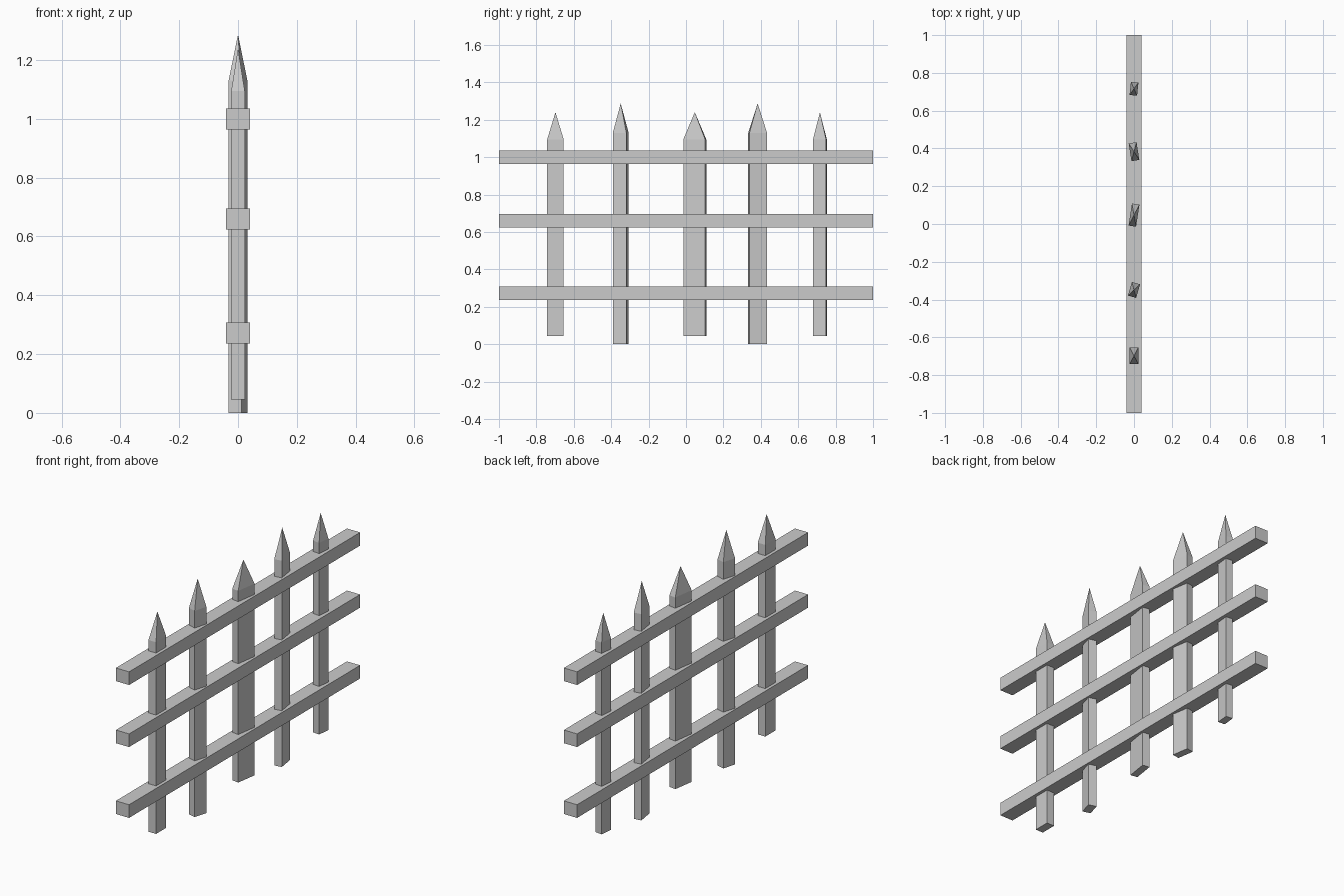
import bpy
import bmesh
from math import radians
from mathutils import Matrix

cube = bpy.data.objects.get("Cube")
if cube:
    bpy.data.objects.remove(cube, do_unlink=True)

# Single plain grey
grey = bpy.data.materials.new("plain_grey")
grey.use_nodes = True
colour = (0.6, 0.6, 0.6, 1)
grey.diffuse_color = colour
grey.node_tree.nodes["Principled BSDF"].inputs["Base Color"].default_value = colour


def add_box(bm, size, bottom, top):
    """Box centred on the z axis, spanning bottom to top."""
    mat = Matrix.Translation((0, 0, (bottom + top) / 2)) @ Matrix.Diagonal(
        (size[0], size[1], top - bottom, 1))
    bmesh.ops.create_cube(bm, size=1, matrix=mat)


def finish(bm, name):
    mesh = bpy.data.meshes.new(name)
    bmesh.ops.recalc_face_normals(bm, faces=bm.faces[:])
    bm.to_mesh(mesh)
    bm.free()
    mesh.materials.append(grey)
    obj = bpy.data.objects.new(name, mesh)
    bpy.context.collection.objects.link(obj)
    return obj


def picket(name, y, thick, width, turn, bottom, shoulder, tip):
    """Square post whose top face is poked up into a pyramid."""
    bm = bmesh.new()
    add_box(bm, (thick, width), bottom, shoulder)
    cap = max(bm.faces, key=lambda f: f.calc_center_median().z)
    poked = bmesh.ops.poke(bm, faces=[cap])
    poked["verts"][0].co.z = tip
    obj = finish(bm, name)
    obj.location.y = y
    obj.rotation_euler.z = radians(turn)


# Pickets: y, thickness, width, turn, raised or standing on the ground
low = (0, 1.13, 1.287)
raised = (0.045, 1.095, 1.24)
pickets = [
    (-0.698, 0.046, 0.088, 0, raised),
    (-0.349, 0.045, 0.075, -16, low),
    (0.047, 0.04, 0.118, -8.7, raised),
    (0.383, 0.042, 0.095, 9, low),
    (0.716, 0.04, 0.07, -6, raised),
]
for i, (y, thick, width, turn, heights) in enumerate(pickets, 1):
    picket(f"picket_{i}", y, thick, width, turn, *heights)

# Rails running the full length
for name, z in (("lower_rail", 0.272), ("middle_rail", 0.66), ("upper_rail", 1.0)):
    bm = bmesh.new()
    add_box(bm, (0.08, 2), z - 0.036, z + 0.036)
    finish(bm, name)
